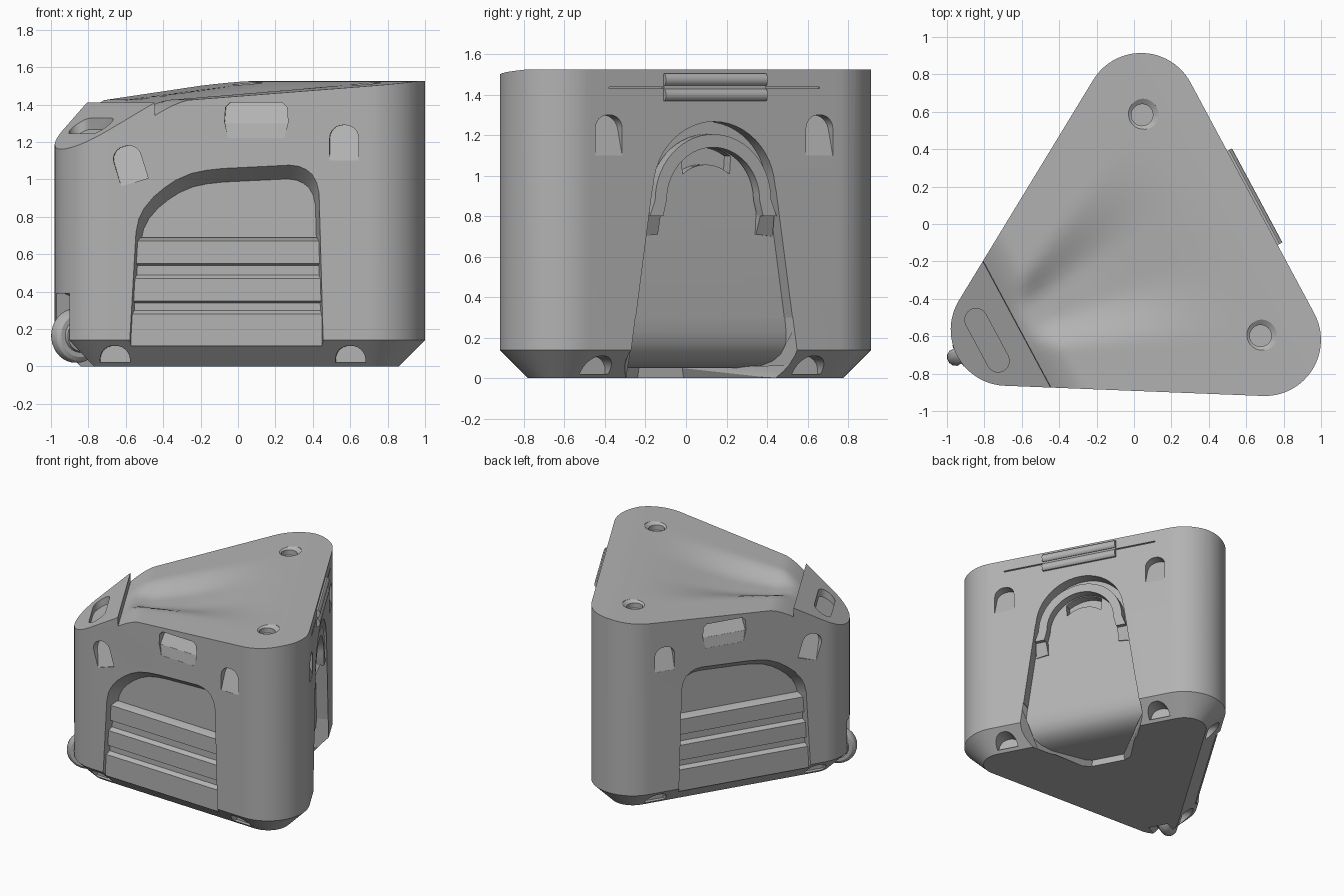
import bpy, bmesh, math

if "Cube" in bpy.data.objects:
    bpy.data.objects.remove(bpy.data.objects["Cube"])

ROT, ORIGIN = math.radians(28.2), (-0.68, -0.565, 0)   # symmetry axis runs along local x
CORNERS = [(0, 0), (1.19, -0.7), (1.19, 0.7)]
A = math.atan2(0.7, 1.19)

grey = bpy.data.materials.new("grey plastic")
grey.diffuse_color = (0.45, 0.45, 0.45, 1)
grey.use_nodes = True
grey.node_tree.nodes["Principled BSDF"].inputs["Base Color"].default_value = grey.diffuse_color
parts, cutters = [], []


def finish(name, bm, cut):
    bmesh.ops.recalc_face_normals(bm, faces=bm.faces)
    me = bpy.data.meshes.new(name)
    bm.to_mesh(me)
    bm.free()
    me.materials.append(grey)
    ob = bpy.data.objects.new(name, me)
    bpy.context.collection.objects.link(ob)
    ob.location, ob.rotation_euler = ORIGIN, (0, 0, ROT)
    ob.hide_render = cut
    (cutters if cut else parts).append(ob)
    return ob


def skin(name, rings, cut=False):
    """Closed solid through a list of equal-length rings."""
    bm = bmesh.new()
    vs = [[bm.verts.new(p) for p in r] for r in rings]
    n = len(vs[0])
    for a, b in zip(vs, vs[1:]):
        for i in range(n):
            j = (i + 1) % n
            bm.faces.new((a[i], a[j], b[j], b[i]))
    bm.faces.new(vs[0][::-1])
    bm.faces.new(vs[-1])
    return finish(name, bm, cut)


def on_wall(wall, s, d, z):
    """Wall coordinates (along, outward, up) to local space."""
    if wall == "right":
        return (1.49 + d, s, z)
    x = 0.595 + s * math.cos(A) - (0.3 + d) * math.sin(A)
    y = -0.35 - s * math.sin(A) - (0.3 + d) * math.cos(A)
    return (x, y if wall == "front" else -y, z)


def prism(name, wall, pts, d0, d1, inner=None, cut=False):
    depth = d1 if callable(d1) else (lambda z: d1)
    return skin(name, [[on_wall(wall, s, d0, z) for s, z in pts],
                       [on_wall(wall, s, depth(z), z) for s, z in (inner or pts)]], cut)


def rect(s0, s1, z0, z1):
    return [(s0, z0), (s1, z0), (s1, z1), (s0, z1)]


def arc(cx, cy, r, a0, a1, n):
    return [(cx + r * math.cos(math.radians(a0 + (a1 - a0) * i / n)),
             cy + r * math.sin(math.radians(a0 + (a1 - a0) * i / n))) for i in range(n + 1)]


def arch(s, z0, z1, w, tilt=0):
    """Upright slot outline with a rounded top."""
    h, r = w / 2, w * 0.45
    pts = [(-h, z0), (h, z0)] + arc(h - r, z1 - r, r, 0, 90, 6) + arc(r - h, z1 - r, r, 90, 180, 6)
    c, k, zm = math.cos(tilt), math.sin(tilt), (z0 + z1) / 2
    return [(s + p * c - (z - zm) * k, zm + p * k + (z - zm) * c) for p, z in pts]


def footprint(r, z):
    out = []
    half = math.degrees(A)
    for (x, y), a, span in zip(CORNERS, (90 + half, 270 - half, 0), (180 - 2 * half, 90 + half, 90 + half)):
        out += [(px, py, z) for px, py in arc(x, y, r, a, a + span, 24)]
    return out


# Main body with chamfered foot
body = skin("body", [footprint(0.16, 0), footprint(0.3, 0.14), footprint(0.3, 1.8)])


# Sculpted top: sloped corner pod, falling roof and central scoop
def smooth(t):
    t = max(0.0, min(1.0, t))
    return t * t * (3 - 2 * t)


def top_height(x, y):
    if x < 0.061:
        return 1.41 - 0.69 * (0.06 - x)
    u = x - 0.06
    z = min(1.525, 1.41 + 0.09 * u) - 0.07 * max(0, 1 - u / 0.16) ** 1.5
    width = 0.16 + 0.46 * u
    return z - 0.07 * smooth((1 - abs(y) / width) * 1.3) * smooth(u / 0.2) * smooth((1.2 - u) / 0.8)


bm = bmesh.new()
xs = [-0.6, -0.3, -0.1, 0.06, 0.0625] + [0.0625 + 0.03 * i for i in range(1, 55)]
ys = [-1.2 + 0.04 * i for i in range(61)]
grid = [[bm.verts.new((x, y, top_height(x, y))) for y in ys] for x in xs]
for a, b in zip(grid, grid[1:]):
    for j in range(len(ys) - 1):
        bm.faces.new((a[j], b[j], b[j + 1], a[j + 1]))
up = bmesh.ops.extrude_face_region(bm, geom=bm.faces[:], use_keep_orig=True)
for v in up["geom"]:
    if isinstance(v, bmesh.types.BMVert):
        v.co.z = 2.4
finish("top_cutter", bm, True)

# Grip pocket in the corner pod
stadium = arc(-0.12, 0.125, 0.06, 0, 180, 10) + arc(-0.12, -0.125, 0.06, 180, 360, 10)
skin("pod_pocket_cutter", [[(x, y, top_height(x, y) - 0.06) for x, y in stadium],
                           [(x, y, 2.2) for x, y in stadium]], True)

# Round sockets in the top
for side in (-1, 1):
    skin("socket_cutter", [[(x, y, z) for x, y in arc(1.18, side * 0.67, r, 0, 345, 23)]
                           for z, r in ((1.455, 0.058), (1.495, 0.058), (1.515, 0.088), (1.6, 0.09))], True)

# Front and left walls: arched recess with stepped slats, grip notch, slots
door = [(-0.58, 0.11), (-0.545, 0.72), (-0.525, 0.81)] + arc(-0.1, 0.72, 0.34, 150, 95, 8)
door = [(-0.58, 0.11), (-0.545, 0.72), (-0.53, 0.79), (-0.5, 0.85), (-0.45, 0.91), (-0.39, 0.96), (-0.33, 1.0),
        (-0.25, 1.035), (-0.17, 1.052), (-0.08, 1.062), (0.28, 1.08), (0.33, 1.073), (0.37, 1.055), (0.4, 1.03),
        (0.425, 0.985), (0.437, 0.93), (0.46, 0.11)]
door_in = [(-0.06 + (s + 0.06) * 0.95, 0.11 + (z - 0.11) * 0.92) for s, z in door]
steps = [(-0.12, 0.1), (-0.02, 0.11), (-0.02, 0.28), (-0.05, 0.3), (-0.05, 0.34), (-0.03, 0.35), (-0.03, 0.47),
         (-0.06, 0.49), (-0.06, 0.54), (-0.04, 0.55), (-0.04, 0.67), (-0.09, 0.69), (-0.12, 0.69)]
notch = [(-0.07, 1.3), (0.27, 1.3), (0.265, 1.385), (0.24, 1.41), (-0.04, 1.41), (-0.065, 1.385)]
for wall in ("front", "left"):
    prism("door_cutter", wall, door, 0.005, -0.1, door_in, cut=True)
    skin(wall + "_slats", [[on_wall(wall, s, d, z) for d, z in steps] for s in (-0.57, 0.45)])
    prism("notch_cutter", wall, notch, 0.03, lambda z: -0.015 - 0.6 * (z - 1.3), cut=True)
    prism("notch_slope_cutter", wall, [(-0.05, 1.22), (0.25, 1.22), (0.27, 1.31), (-0.07, 1.31)],
          0.03, lambda z: -0.001 - 0.16 * (z - 1.22), cut=True)
    prism("slot_cutter", wall, arch(-0.58, 0.98, 1.18, 0.15, 0.3), 0.03,
          lambda z: -0.001 - 0.36 * max(0, z - 0.97), cut=True)
    prism("slot_cutter", wall, arch(0.57, 1.1, 1.29, 0.155), 0.03, lambda z: -0.001 - 0.36 * (z - 1.1), cut=True)

# Right wall: tapered arch recess that curves under the foot
prism("panel_cutter", "right", [(-0.446, 0.25), (0.446, 0.25), (0.348, 0.92)] + arc(0, 0.925, 0.342, 5, 175, 24)
      + [(-0.348, 0.92)], 0.05, -0.085, cut=True)
under = [(0.1, 0.3), (-0.085, 0.3), (-0.09, 0.23), (-0.105, 0.17), (-0.135, 0.12), (-0.18, 0.085), (-0.24, 0.062),
         (-0.32, 0.05), (-0.46, 0.05), (-0.51, 0.05), (-0.54, 0.05), (-0.56, 0.05),
         (-0.56, -0.1), (-0.54, -0.1), (-0.51, -0.1), (-0.46, -0.1), (0.1, -0.1)]


def under_half(d, z):
    return 0.485 - 0.147 * z - 0.6 * max(0, -d - 0.1) - 8 * max(0, -d - 0.46) ** 2


skin("under_cutter", [[on_wall("right", k * under_half(d, z), d, z) for d, z in under] for k in (-1, 1)], True)
crescent = arc(0, 0.9, 0.24, 55, 125, 10) + arc(0, 0.85, 0.205, 130, 50, 10)
prism("hand_pocket_cutter", "right", crescent, -0.05, -0.15, cut=True)
for s in (-0.59, 0.59):
    prism("slot_cutter", "right", arch(s, 1.1, 1.3, 0.15), 0.03, lambda z: -0.001 - 0.36 * (z - 1.1), cut=True)
prism("seam_cutter", "right", rect(-0.59, 0.59, 1.43, 1.439), 0.03, -0.012, cut=True)

# Carry handle with feet
bow = ([(0.355, 0.8)] + arc(0, 0.88, 0.325, 0, 180, 28) + [(-0.355, 0.8), (-0.28, 0.8)]
       + arc(0, 0.88, 0.26, 180, 0, 28) + [(0.28, 0.8)])
prism("carry_handle", "right", bow, -0.075, -0.01)
for k, label in ((-1, "near"), (1, "far")):
    foot = [(k * 0.275, 0.71), (k * 0.37, 0.7), (k * 0.355, 0.82), (k * 0.28, 0.82)]
    prism("handle_foot_" + label, "right", foot, -0.1, lambda z: -0.08 + 0.4 * (z - 0.7))

# Hinge bars on the right wall
for z0, label in ((1.445, "upper"), (1.37, "lower")):
    ring = [(-0.02, z0)] + arc(-0.005, z0 + 0.029, 0.034, -60, 60, 8) + [(-0.02, z0 + 0.058)]
    skin("hinge_bar_" + label, [[on_wall("right", s, d, z) for d, z in ring] for s in (-0.285, 0.285)])
prism("hinge_core", "right", rect(-0.285, 0.285, 1.39, 1.48), -0.02, 0.008)

# Half-round openings in the chamfered foot
for wall, spots in (("front", (-0.66, 0.6)), ("left", (-0.66, 0.6)), ("right", (-0.61, 0.58))):
    for s in spots:
        prism("foot_notch_cutter", wall, arch(s, 0.02, 0.11, 0.16), 0.05, -0.15, cut=True)

# Wheel well and wheel at the left corner
well = [(-0.4, -0.05), (-0.4, 0.39), (-0.24, 0.39), (-0.12, 0.34), (-0.05, 0.22), (-0.05, -0.05)]
skin("wheel_well_cutter", [[(x, y, z) for x, z in well] for y in (-0.075, 0.075)], True)
tread = ((-0.065, 0.07), (-0.065, 0.085), (-0.045, 0.09), (-0.045, 0.115), (-0.032, 0.135), (-0.012, 0.145))
tread += tuple((-y, r) for y, r in tread[::-1])
skin("wheel", [[(x, y, z) for x, z in arc(-0.21, 0.165, r, 0, 350, 35)] for y, r in tread])
skin("axle", [[(x, y, z) for x, z in arc(-0.21, 0.165, 0.03, 0, 330, 11)] for y in (-0.09, 0.09)])

# Cut the body and tidy up
for c in cutters:
    m = body.modifiers.new(c.name, "BOOLEAN")
    m.operation, m.solver, m.object = "DIFFERENCE", "EXACT", c
bpy.context.view_layer.update()
result = bpy.data.meshes.new_from_object(body.evaluated_get(bpy.context.evaluated_depsgraph_get()))
body.modifiers.clear()
body.data = result
for c in cutters:
    bpy.data.objects.remove(c)
bpy.ops.object.select_all(action="DESELECT")
for ob in parts:
    ob.select_set(True)
bpy.context.view_layer.objects.active = body
bpy.ops.object.shade_smooth_by_angle(angle=math.radians(28))
